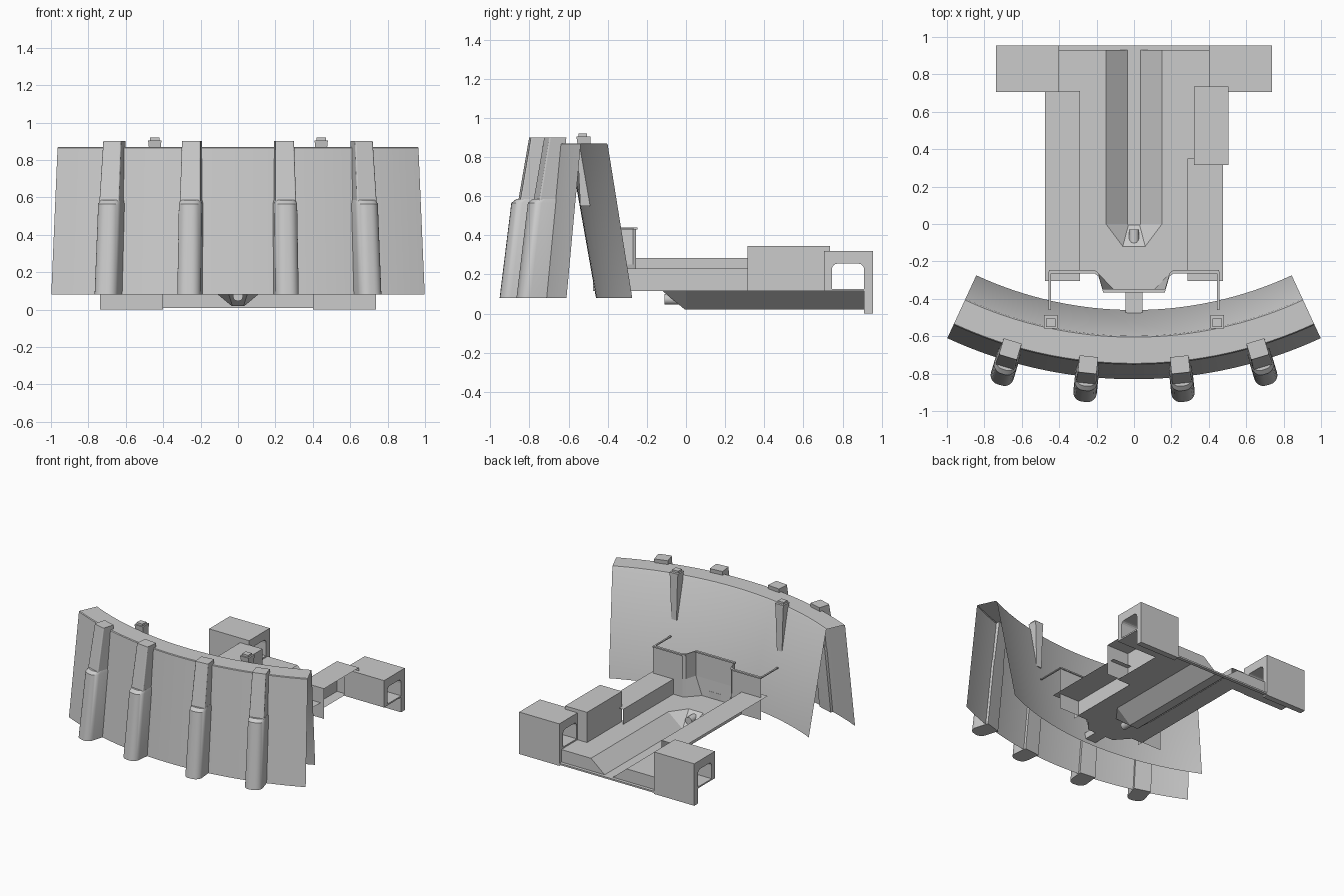
import bpy, math
from mathutils import Vector

if "Cube" in bpy.data.objects:
    bpy.data.objects.remove(bpy.data.objects["Cube"])

CY = 1.55  # centre of the curved wall's arc


def mesh(name, verts, faces, smooth=False):
    me = bpy.data.meshes.new(name)
    me.from_pydata([tuple(v) for v in verts], [], faces)
    me.update()
    ob = bpy.data.objects.new(name, me)
    bpy.context.collection.objects.link(ob)
    if smooth:
        bpy.ops.object.select_all(action='DESELECT')
        ob.select_set(True)
        bpy.context.view_layer.objects.active = ob
        bpy.ops.object.shade_smooth_by_angle(angle=math.radians(35))
    return ob


def loft(name, rings, closed=True, caps=True, smooth=False):
    n = len(rings[0])
    verts = [p for r in rings for p in r]
    faces = []
    for k in range(len(rings) - 1):
        for i in range(n if closed else n - 1):
            j = (i + 1) % n
            faces.append((k*n+i, k*n+j, (k+1)*n+j, (k+1)*n+i))
    if caps:
        faces += [tuple(range(n))[::-1], tuple(range((len(rings)-1)*n, len(rings)*n))]
    return mesh(name, verts, faces, smooth)


def box(name, x0, x1, y0, y1, z0, z1):
    rings = [[(x0, y0, z), (x1, y0, z), (x1, y1, z), (x0, y1, z)] for z in (z0, z1)]
    return loft(name, rings)


def radial(a, r, z, t=0.0):
    # point at angle a, radius r, shifted sideways by t
    return (r*math.sin(a) + t*math.cos(a), CY - r*math.cos(a) + t*math.sin(a), z)


# Curved A-frame wall: open sheet profile swept round the arc
profile = [(2.38, .08), (2.30, .865), (2.295, .87), (2.155, .87), (2.148, .862), (2.01, .08)]
half = math.radians(24.8)
N = 32
loft("curved_wall", [[radial(-half + 2*half*k/N, r, z) for r, z in profile]
                     for k in range(N + 1)], closed=False, caps=False, smooth=True)


# Buttresses: rounded lower part and slim upper part
def rib_ring(a, w, rb, rf, c, z):
    arc = [(w - c + c*math.sin(q), rf - c + c*math.cos(q))
           for q in [math.radians(90 - 15*i) for i in range(7)]]
    pts = [(w, rb)] + arc + [(-t, r) for t, r in reversed(arc)] + [(-w, rb)]
    return [radial(a, r, z, t) for t, r in pts]


for a in (-16.6, -6.1, 6.1, 16.6):
    a = math.radians(a)
    loft("buttress_base", [rib_ring(a, .063, 2.36, 2.515, .05, .08),
                           rib_ring(a, .061, 2.31, 2.455, .05, .565),
                           rib_ring(a, .056, 2.31, 2.43, .045, .585)], smooth=True)
    loft("buttress_top", [rib_ring(a, .055, 2.31, 2.415, .008, .58),
                          rib_ring(a, .050, 2.27, 2.36, .008, .90)])

# Wedge brackets on the wall's inner face
for s in (-1, 1):
    rings = []
    for z, w, y0, y1 in ((.55, .022, -.54, -.49), (.87, .032, -.555, -.487),
                         (.905, .036, -.56, -.487)):
        rings.append([(s*.445 - w, y0 - .0, z), (s*.445 + w, y0, z),
                      (s*.445 + w, y1, z), (s*.445 - w, y1, z)])
    loft("wall_bracket", rings)
    box("bracket_cap", s*.445 - .025, s*.445 + .025, -.55, -.505, .9, .92)

# Floor, in two mirrored halves around the trench
FZ = .115
half_floor = [(0, -.12), (0, -.36), (.11, -.36), (.2, -.26), (.29, -.26), (.29, .71),
              (.4, .71), (.4, .93), (.15, .93), (.15, 0), (.06, -.12)]
for s in (-1, 1):
    mesh("floor", [(s*x, y, FZ) for x, y in half_floor], [tuple(range(len(half_floor)))])
    # end wall below the floor, beside the trench
    mesh("rear_skirt", [(s*.4, .93, FZ), (s*.15, .93, FZ), (s*.035, .93, .02), (s*.4, .93, .02)],
         [(0, 1, 2, 3)])

# Sunken trench with a tapered front end
top = [(-.15, .93), (-.15, 0), (-.06, -.12), (.06, -.12), (.15, 0), (.15, .93)]
bot = [(-.035, .93), (-.035, 0), (-.03, -.005), (.03, -.005), (.035, 0), (.035, .93)]
loft("trench", [[(x, y, FZ) for x, y in top], [(x, y, .02) for x, y in bot]],
     closed=False, caps=False)
mesh("trench_floor", [(x, y, .02) for x, y in bot], [tuple(range(6))])
ring = [(.028*math.cos(q), .073 + .028*math.sin(q))
        for q in [2*math.pi*i/12 for i in range(12)]]
loft("drain_pipe", [[(x, y, z) for x, z in ring] for y in (-.11, -.03)], smooth=True)
box("rear_sill", -.4, .4, .93, .955, .008, .02)


# Side ledges: sheets open on the outer side
def ledge(name, xi, xo, y0, y1, z, ends):
    v = [(xi, y0, FZ), (xi, y1, FZ), (xi, y0, z), (xi, y1, z), (xo, y0, z), (xo, y1, z),
         (xo, y0, FZ), (xo, y1, FZ)]
    f = [(0, 1, 3, 2), (2, 3, 5, 4)]
    if ends:
        f += [(0, 2, 4, 6), (1, 7, 5, 3)]
    mesh(name, v, f)


ledge("left_ledge", -.29, -.475, -.305, .71, .285, False)
ledge("right_ledge", .285, .475, -.305, .35, .23, False)
ledge("right_box", .32, .505, .315, .735, .345, True)
mesh("right_floor_strip", [(.29, .3, FZ), (.4, .3, FZ), (.4, .71, FZ), (.29, .71, FZ)],
     [(0, 1, 2, 3)])

# Rear towers: arched passage running sideways
arch = [(.705, .115), (.705, .32), (.955, .32), (.955, 0), (.91, 0), (.91, .22)]
arch += [(.88 + .03*math.cos(q), .225 + .03*math.sin(q))
         for q in [math.radians(22.5*i) for i in range(1, 5)]]
arch += [(.775 + .03*math.cos(q), .225 + .03*math.sin(q))
         for q in [math.radians(90 + 22.5*i) for i in range(5)]]
arch += [(.745, .115)]
for s in (-1, 1):
    loft("rear_tower", [[(x, y, z) for y, z in arch] for x in (s*.4, s*.738)])
    box("tower_sill", min(s*.4, s*.738), max(s*.4, s*.738), .745, .91, .115, .126)

# Parapet with a central bay, flared towards its foot
plan_top = [(-.455, -.255), (-.21, -.255), (-.19, -.27), (-.165, -.355),
            (.165, -.355), (.19, -.27), (.21, -.255), (.455, -.255)]
plan_low = [(-.455, -.255), (-.21, -.255), (-.19, -.265), (-.11, -.35),
            (.11, -.35), (.19, -.265), (.21, -.255), (.455, -.255)]
levels = [(plan_low, FZ), (plan_top, .25), (plan_top, .43)]
loft("parapet", [[(x, y, z) for x, y in p] for p, z in levels], closed=False, caps=False)
lip = []
for x, y in plan_top:
    lip.append([(x, y - .01, .43), (x, y + .008, .43), (x, y + .008, .44), (x, y - .01, .44)])
loft("parapet_lip", lip)
for s in (-1, 1):
    box("side_rail", s*.45 - .006, s*.45 + .006, -.46, -.255, .43, .438)

# Small passage from the bay to the wall
box("bay_passage", -.045, .045, -.475, -.35, .115, .165)
